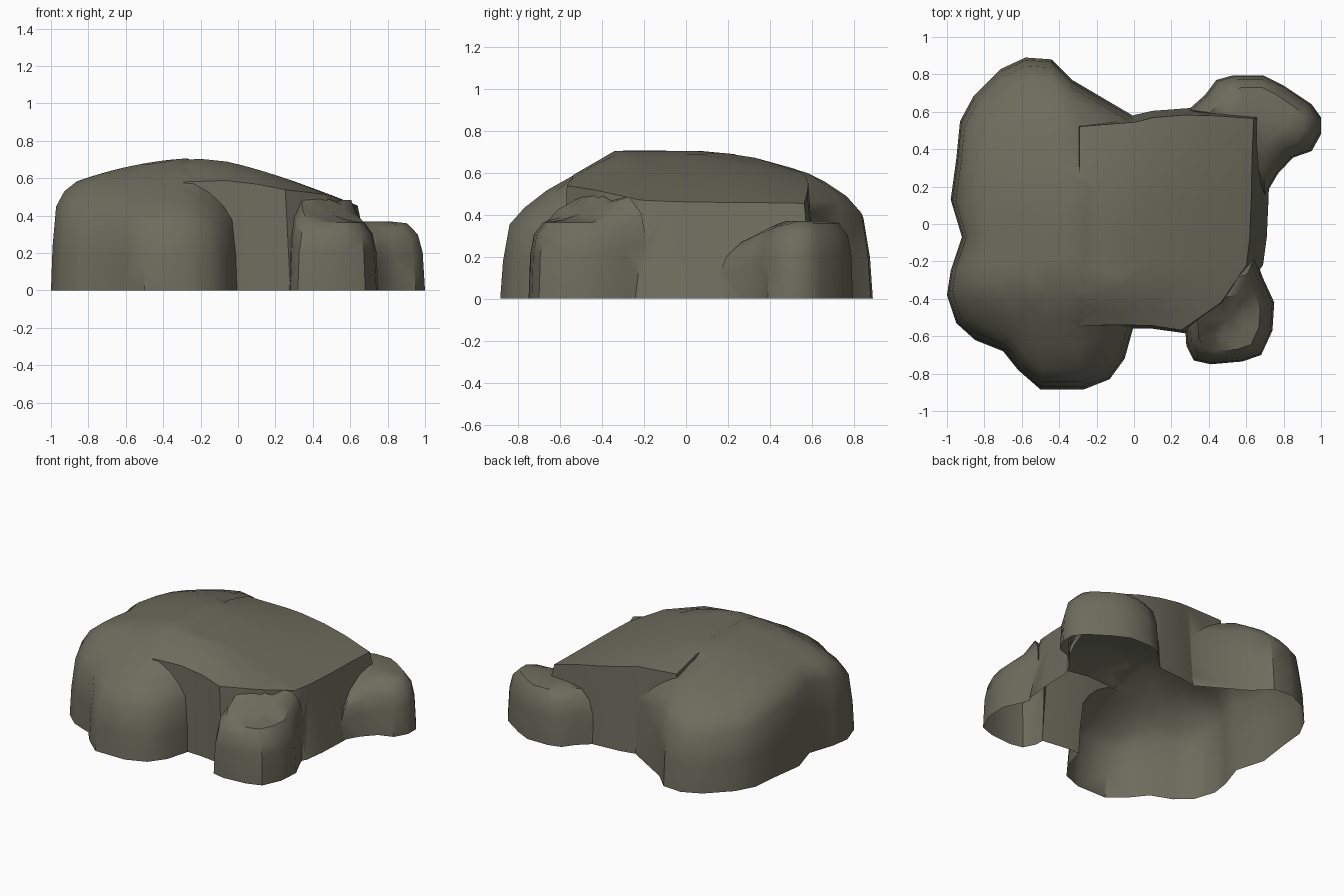
import bpy
import bmesh

start_cube = bpy.data.objects.get("Cube")
if start_cube:
    bpy.data.objects.remove(start_cube, do_unlink=True)

stone = bpy.data.materials.new("olive grey stone")
stone.use_nodes = True
colour = (0.15, 0.15, 0.11, 1)
stone.diffuse_color = colour
bsdf = next(n for n in stone.node_tree.nodes if n.type == 'BSDF_PRINCIPLED')
bsdf.inputs["Base Color"].default_value = colour
bsdf.inputs["Roughness"].default_value = 0.9


def dome(x, y):
    """Plateau that slopes off at the front, the back and to the right."""
    d = x + 0.15
    along = 0.34 * d ** 1.3 if d > 0 else 0.25 * d * d
    fade = max(0, min(1, (0.6 - x) / 0.75))
    across = 0.58 * max(0, -0.34 - y) if y < 0 else 0.3 * y * y
    return 0.71 - along - fade * across


def mass_roof(x, y):
    """The broad lobes sink where they meet the slab."""
    return dome(x, y) - 0.6 * max(0, x + 0.27)


def slab_roof(x, y):
    return dome(x, y) - 0.006


def front_lobe_roof(x, y):
    """Rises toward the slab edge."""
    return min(0.5, 0.375 + 0.75 * max(0, y - x + 1.04))


def back_lobe_roof(x, y):
    """Sinks toward the front."""
    return 0.37 - 0.45 * max(0, 0.47 - y)


def loft(name, outline, centre, rings, roof):
    """Closed dome: the outline shrinks towards centre, ring by ring."""
    cx, cy = centre
    bm = bmesh.new()
    loops = []
    for sx, sy, h in rings:
        loop = []
        for px, py in outline:
            x, y = cx + (px - cx) * sx, cy + (py - cy) * sy
            loop.append(bm.verts.new((x, y, h * roof(x, y))))
        loops.append(loop)
    n = len(outline)
    bm.faces.new(loops[0])
    for low, high in zip(loops, loops[1:]):
        for i in range(n):
            j = (i + 1) % n
            bm.faces.new((low[i], low[j], high[j], high[i]))
    tip = bm.verts.new((cx, cy, roof(cx, cy)))
    for i in range(n):
        bm.faces.new((loops[-1][i], loops[-1][(i + 1) % n], tip))
    # keep the flat base whole, split the curved faces
    bm.faces.ensure_lookup_table()
    bmesh.ops.triangulate(bm, faces=bm.faces[1:])
    bmesh.ops.recalc_face_normals(bm, faces=bm.faces)
    mesh = bpy.data.meshes.new(name)
    bm.to_mesh(mesh)
    bm.free()
    mesh.materials.append(stone)
    obj = bpy.data.objects.new(name, mesh)
    bpy.context.collection.objects.link(obj)
    return obj


# Large mass with the two broad lobes
mass_outline = [
    (0, -.54), (-.05, -.72), (-.13, -.83), (-.27, -.885), (-.5, -.885),
    (-.62, -.78), (-.7, -.68), (-.85, -.62), (-.95, -.53), (-1, -.38),
    (-.98, -.25), (-.92, -.07), (-.98, .13), (-.95, .35), (-.93, .55),
    (-.86, .68), (-.71, .83), (-.58, .89), (-.44, .88), (-.33, .77),
    (.01, .57), (.01, .2), (.01, -.2)]
rock = loft("rock_shell", mass_outline, (-.45, 0),
            [(1, 1, 0), (.985, .985, .45), (.95, .95, .85), (.87, .87, .95),
             (.75, .75, 1), (.58, .58, 1), (.4, .4, 1), (.2, .2, 1)],
            mass_roof)

# Sloping slab with crisp upper edges
slab_outline = [
    (-.36, -.56), (-.1, -.555), (.1, -.56), (.28, -.585), (.53, -.43),
    (.69, -.22), (.71, -.07), (.72, .15), (.725, .38), (.735, .6), (.5, .615),
    (.3, .62), (.1, .605), (-.01, .58), (-.36, .555), (-.36, .35), (-.36, .15),
    (-.36, -.05), (-.36, -.25), (-.36, -.4)]
slab = loft("sloping_slab", slab_outline, (.1, -.2),
            [(1, 1, 0), (.85, .955, 1), (.65, .7, 1), (.35, .35, 1)],
            slab_roof)

# Two small lobes at the lower end
lobe_rings = [(1, 1, 0), (.96, .97, .55), (.88, .9, .81), (.7, .72, .97),
              (.4, .4, 1)]
front_outline = [
    (.27, -.5), (.28, -.65), (.32, -.73), (.41, -.75), (.58, -.735),
    (.68, -.7), (.74, -.57), (.75, -.42), (.69, -.29), (.65, -.18),
    (.4, -.25)]
front_lobe = loft("front_lobe", front_outline, (.5, -.5), lobe_rings,
                  front_lobe_roof)
back_outline = [
    (.29, .61), (.38, .69), (.44, .77), (.53, .795), (.69, .795), (.8, .74),
    (.95, .64), (1, .57), (1, .48), (.95, .39), (.85, .355), (.77, .27),
    (.7, .15), (.5, .35)]
back_lobe = loft("back_lobe", back_outline, (.68, .56), lobe_rings,
                 back_lobe_roof)

# Merge the parts into one skin
bpy.ops.object.select_all(action='DESELECT')
bpy.context.view_layer.objects.active = rock
rock.select_set(True)
for part in (slab, front_lobe, back_lobe):
    union = rock.modifiers.new("merge", 'BOOLEAN')
    union.operation = 'UNION'
    union.solver = 'EXACT'
    union.object = part
    bpy.ops.object.modifier_apply(modifier=union.name)
    bpy.data.objects.remove(part, do_unlink=True)

# Open the base so that the shell is hollow
bm = bmesh.new()
bm.from_mesh(rock.data)
base = [f for f in bm.faces if all(abs(v.co.z) < 0.001 for v in f.verts)]
bmesh.ops.delete(bm, geom=base, context='FACES')
bm.to_mesh(rock.data)
bm.free()

bpy.ops.object.shade_smooth_by_angle(angle=0.7)
